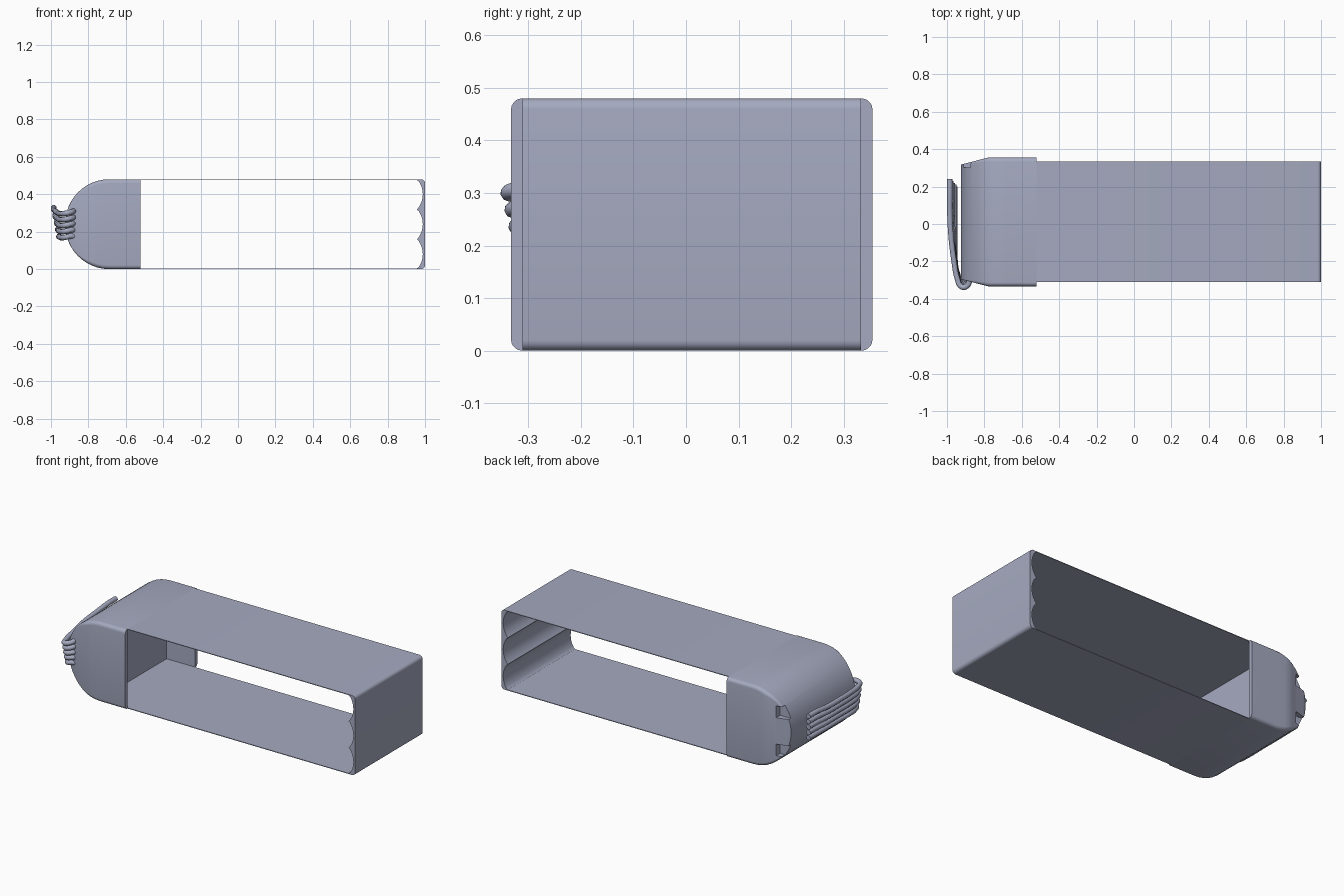
import bpy, bmesh, math
from mathutils import Vector

if "Cube" in bpy.data.objects:
    bpy.data.objects.remove(bpy.data.objects["Cube"], do_unlink=True)

COL = (0.376, 0.402, 0.527, 1)
mat = bpy.data.materials.new("blue_grey")
mat.use_nodes = True
mat.diffuse_color = COL
mat.node_tree.nodes["Principled BSDF"].inputs["Base Color"].default_value = COL

H = 0.48            # overall height
T = 0.004           # sheet thickness
Y0, Y1 = -0.311, 0.333   # sleeve sides
YC = (Y0 + Y1) / 2


def select(ob):
    bpy.ops.object.select_all(action='DESELECT')
    ob.select_set(True)
    bpy.context.view_layer.objects.active = ob


def finish(bm, name):
    bmesh.ops.recalc_face_normals(bm, faces=bm.faces)
    me = bpy.data.meshes.new(name)
    bm.to_mesh(me)
    bm.free()
    me.materials.append(mat)
    ob = bpy.data.objects.new(name, me)
    bpy.context.collection.objects.link(ob)
    return ob


def smooth(ob, angle=30):
    select(ob)
    bpy.ops.object.shade_smooth_by_angle(angle=math.radians(angle))


def box(name, lo, hi):
    bm = bmesh.new()
    bmesh.ops.create_cube(bm, size=1)
    for v in bm.verts:
        v.co = [(a + b) / 2 + c * (b - a) for a, b, c in zip(lo, hi, v.co)]
    return finish(bm, name)


def cut(ob, cutter):
    m = ob.modifiers.new("cut", 'BOOLEAN')
    m.operation = 'DIFFERENCE'
    m.solver = 'EXACT'
    m.object = cutter
    select(ob)
    bpy.ops.object.modifier_apply(modifier=m.name)
    bpy.data.objects.remove(cutter, do_unlink=True)


def arc(cx, cz, r, a0, a1, n):
    return [(cx + r * math.cos(math.radians(a0 + (a1 - a0) * i / n)),
             cz + r * math.sin(math.radians(a0 + (a1 - a0) * i / n))) for i in range(n + 1)]


# Sleeve: thin top and bottom sheets joined by an end block with three scallops
R = 0.02
profile = [(-0.52, 0)] + arc(1 - R, R, R, -90, 0, 5) + arc(1 - R, H - R, R, 0, 90, 5)
profile += [(-0.52, H), (-0.52, H - T)]
rs, half = 0.122, 42
for k in (2, 1, 0):
    zc = 0.08 + 0.16 * k
    pts = arc(0.988 - rs, zc, rs, half, -half, 12)
    profile += [(x, min(max(z, T), H - T)) for x, z in pts[(0 if k == 2 else 1):]]
profile += [(-0.52, T)]
bm = bmesh.new()
face = bm.faces.new([bm.verts.new((x, Y0, z)) for x, z in profile])
ext = bmesh.ops.extrude_face_region(bm, geom=[face])
bmesh.ops.translate(bm, vec=(0, Y1 - Y0, 0),
                    verts=[g for g in ext["geom"] if isinstance(g, bmesh.types.BMVert)])
smooth(finish(bm, "sleeve"))

# Head: rounded rectangles lofted along x into a domed, tapered nose
stations = [(-0.52, H / 2)]
for i in range(13):
    a = math.radians(7.5 * i)
    stations.append((-0.69 - 0.235 * math.sin(a), max(H / 2 * math.cos(a), 0.004)))
bm = bmesh.new()
rings = []
for x, h in stations:
    t = max(0, (-0.78 - x) / 0.145)
    w = 0.344 - 0.037 * t
    r = min(0.021 - 0.018 * t, h * 0.8)
    ring = []
    for q, (sy, sz) in enumerate(((1, 1), (-1, 1), (-1, -1), (1, -1))):
        for y, z in arc(YC + sy * (w - r), H / 2 + sz * (h - r), r, 90 * q, 90 * q + 90, 5):
            ring.append(bm.verts.new((x, y, z)))
    rings.append(ring)
for a, b in zip(rings, rings[1:]):
    n = len(a)
    for i in range(n):
        bm.faces.new((a[i], a[(i + 1) % n], b[(i + 1) % n], b[i]))
bm.faces.new(rings[0])
bm.faces.new(rings[-1])
head = finish(bm, "head")

# Open pocket between the two side flanges
cut(head, box("pocket", (-0.71, Y0, T), (-0.4, Y1, H - T)))

# Two notches at the back edge of the nose
for z in (0.09, 0.32):
    cut(head, box("notch", (-0.95, 0.302, z), (-0.84, 0.4, z + 0.07)))
smooth(head)

# Five looped strands wrapping from the front side around the nose
for i in range(5):
    f = i / 4
    end_x = -0.985 + 0.028 * f
    bend_y = -0.336 + 0.03 * f
    zb = 0.298 - 0.128 * f
    path = [(-0.875, -0.295, 0.312 - 0.137 * f),
            (-0.895, bend_y + 0.003, zb + 0.006),
            (-0.922, bend_y, zb),
            (-0.945, bend_y + 0.045, zb - 0.002),
            (-0.962 + 0.006 * f, -0.2, zb + 0.002),
            (-0.977 + 0.02 * f, -0.08, zb + 0.012 - 0.008 * f),
            (end_x, 0.06, zb + 0.02 - 0.016 * f),
            (end_x, 0.16, zb + 0.03 - 0.024 * f),
            (end_x, 0.24 - 0.04 * f, zb + 0.031 - 0.025 * f)]
    cu = bpy.data.curves.new("strand", 'CURVE')
    cu.dimensions = '3D'
    cu.bevel_depth = 0.0145
    cu.bevel_resolution = 3
    cu.use_fill_caps = True
    cu.materials.append(mat)
    sp = cu.splines.new('BEZIER')
    sp.bezier_points.add(len(path) - 1)
    sp.resolution_u = 5
    for p, co in zip(sp.bezier_points, path):
        p.co = Vector(co)
        p.handle_left_type = p.handle_right_type = 'AUTO'
    ob = bpy.data.objects.new(f"strand_{i + 1}", cu)
    bpy.context.collection.objects.link(ob)
    select(ob)
    bpy.ops.object.convert(target='MESH')
    smooth(bpy.context.object, 50)
